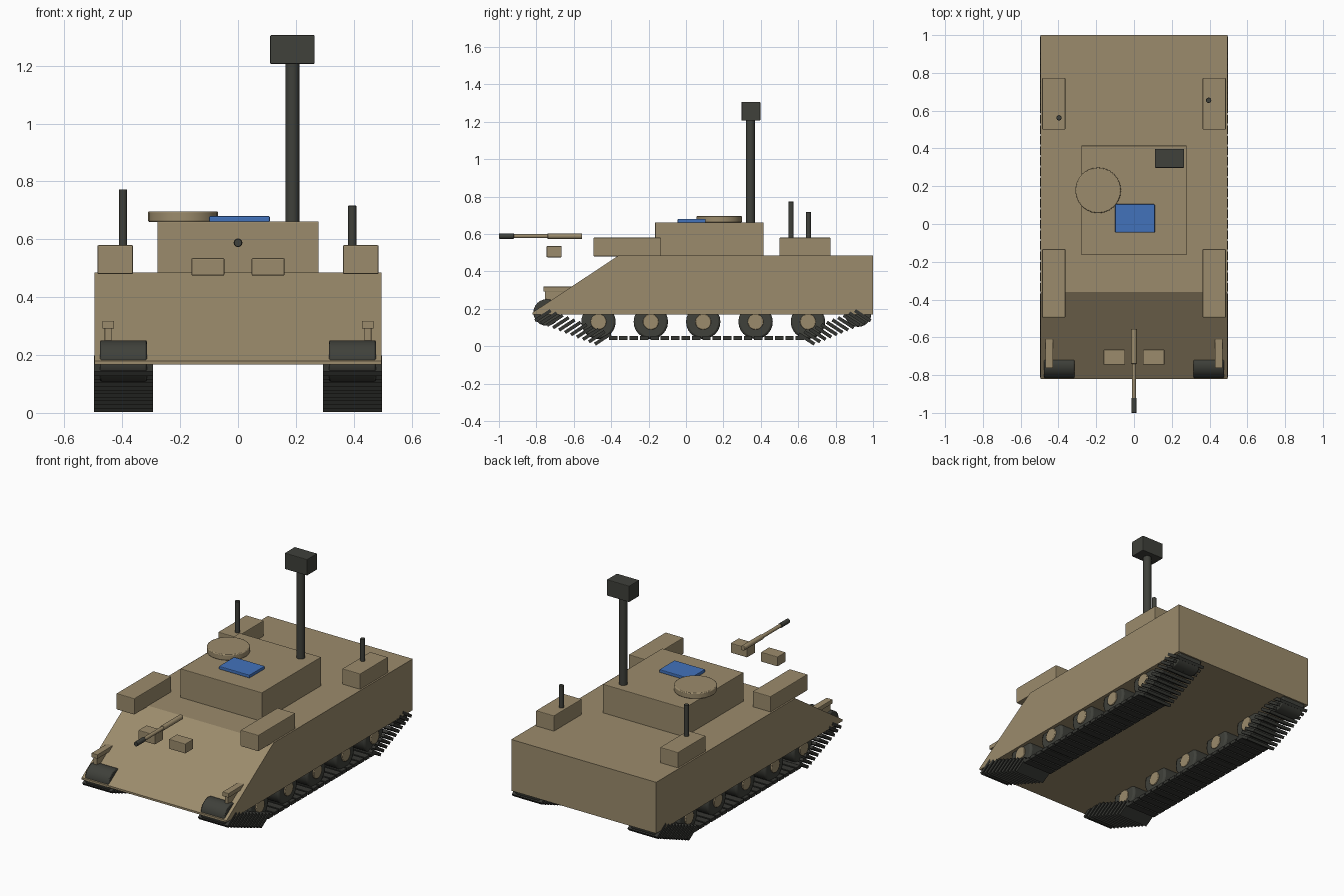
import bpy, bmesh, math
from mathutils import Matrix, Vector

old = bpy.data.objects.get("Cube")
if old:
    bpy.data.objects.remove(old, do_unlink=True)


def material(name, rgb):
    m = bpy.data.materials.new(name)
    m.use_nodes = True
    m.diffuse_color = (*rgb, 1)
    m.node_tree.nodes["Principled BSDF"].inputs["Base Color"].default_value = (*rgb, 1)
    return m


TAN = material("sand paint", (0.33, 0.26, 0.15))
DARK = material("dark metal", (0.05, 0.052, 0.043))
RUBBER = material("track rubber", (0.036, 0.037, 0.032))
BLUE = material("blue panel", (0.055, 0.17, 0.5))


def finish(name, bm, mat, bevel=0.0, smooth=False):
    bmesh.ops.recalc_face_normals(bm, faces=bm.faces)
    me = bpy.data.meshes.new(name)
    bm.to_mesh(me)
    bm.free()
    me.materials.append(mat)
    ob = bpy.data.objects.new(name, me)
    bpy.context.collection.objects.link(ob)
    if bevel:
        mod = ob.modifiers.new("soft edges", "BEVEL")
        mod.width = bevel
        mod.segments = 2
        mod.limit_method = "ANGLE"
        mod.angle_limit = math.radians(40)
    if smooth:
        bpy.ops.object.select_all(action="DESELECT")
        ob.select_set(True)
        bpy.context.view_layer.objects.active = ob
        bpy.ops.object.shade_smooth_by_angle(angle=math.radians(35))
    return ob


def add_box(bm, center, size, tilt=0.0):
    mat = Matrix.Translation(center) @ Matrix.Rotation(tilt, 4, "X") @ Matrix.Diagonal((*size, 1))
    bmesh.ops.create_cube(bm, size=1, matrix=mat)


def box(name, x, y, z, mat, bevel=0.004):
    """Box from its three (low, high) ranges."""
    lo, hi = Vector((x[0], y[0], z[0])), Vector((x[1], y[1], z[1]))
    bm = bmesh.new()
    add_box(bm, (lo + hi) / 2, hi - lo)
    return finish(name, bm, mat, bevel)


def rod(name, start, end, radius, mat, bevel=0.0, sides=20):
    """Cylinder between two points."""
    a, b = Vector(start), Vector(end)
    turn = (b - a).to_track_quat("Z", "Y").to_matrix().to_4x4()
    bm = bmesh.new()
    bmesh.ops.create_cone(bm, cap_ends=True, segments=sides, radius1=radius, radius2=radius,
                          depth=(b - a).length, matrix=Matrix.Translation((a + b) / 2) @ turn)
    return finish(name, bm, mat, bevel, True)


# Hull with sloped front plate
bm = bmesh.new()
profile = [(-0.82, 0.168), (1, 0.168), (1, 0.485), (-0.36, 0.485), (-0.82, 0.18)]
face = bm.faces.new([bm.verts.new((-0.496, y, z)) for y, z in profile])
side = bmesh.ops.extrude_face_region(bm, geom=[face])["geom"]
bmesh.ops.translate(bm, vec=(0.992, 0, 0), verts=[v for v in side if isinstance(v, bmesh.types.BMVert)])
finish("hull", bm, TAN)

# Turret, hatch, panel and sensor mast
box("turret", (-0.279, 0.279), (-0.165, 0.415), (0.48, 0.662), TAN, 0.003)
rod("hatch", (-0.19, 0.178, 0.66), (-0.19, 0.178, 0.697), 0.121, TAN, 0.005, 24)
box("roof_panel", (-0.1, 0.11), (-0.045, 0.105), (0.66, 0.68), BLUE)
rod("mast", (0.188, 0.345, 0.655), (0.188, 0.345, 1.22), 0.024, DARK)
box("mast_head", (0.111, 0.265), (0.297, 0.397), (1.206, 1.306), DARK)

# Gun and front blocks
rod("gun_sleeve", (0, -0.74, 0.588), (0, -0.555, 0.588), 0.015, TAN, 0.003)
rod("gun_barrel", (0, -0.93, 0.588), (0, -0.72, 0.588), 0.011, TAN)
rod("gun_muzzle", (0, -1, 0.588), (0, -0.92, 0.588), 0.014, DARK, 0.002)

# Antennas
rod("right_antenna", (-0.397, 0.562, 0.57), (-0.397, 0.562, 0.773), 0.014, DARK, 0.002)
rod("left_antenna", (0.395, 0.655, 0.57), (0.395, 0.655, 0.717), 0.014, DARK, 0.002)


def both(s, a, b):
    return tuple(sorted((s * a, s * b)))


for s, tag in ((-1, "right"), (1, "left")):
    # Stowage boxes, blocks and front lamps
    box(tag + "_front_bin", both(s, 0.363, 0.486), (-0.495, -0.133), (0.48, 0.58), TAN)
    box(tag + "_rear_bin", both(s, 0.363, 0.486), (0.5, 0.773), (0.48, 0.58), TAN)
    box(tag + "_front_block", both(s, 0.047, 0.161), (-0.745, -0.665), (0.475, 0.535), TAN)
    box(tag + "_lamp_post", both(s, 0.437, 0.461), (-0.755, -0.63), (0.2, 0.295), TAN, 0.002)
    box(tag + "_lamp", both(s, 0.428, 0.469), (-0.763, -0.6), (0.291, 0.318), TAN, 0.003)

    # Drive and idler wheels
    for part, y, z in (("drive_wheel", -0.745, 0.18), ("idler_wheel", 0.92, 0.174)):
        rod(f"{tag}_{part}", (s * 0.315, y, z), (s * 0.477, y, z), 0.071, DARK, 0.006, 24)

    # Road wheels with hubs
    for i in range(5):
        y = -0.468 + i * 0.28
        rod(f"{tag}_road_wheel_{i + 1}", (s * 0.315, y, 0.13), (s * 0.475, y, 0.13), 0.092, DARK, 0.012, 24)
        rod(f"{tag}_wheel_hub_{i + 1}", (s * 0.31, y, 0.13), (s * 0.483, y, 0.13), 0.042, TAN, 0.003)

    # Track: flat run of pads, then tilted pads climbing at each end
    bm = bmesh.new()
    x = s * 0.396
    for i in range(19):
        add_box(bm, (x, -0.39 + i * 0.0555, 0.044), (0.204, 0.045, 0.02))
    for i in range(11):
        t = i / 10
        z = 0.038 + 0.125 * t
        add_box(bm, (x, -0.445 - 0.32 * t, z), (0.204, 0.1, 0.018), math.radians(33))
        add_box(bm, (x, 0.645 + 0.3 * t, z), (0.204, 0.1, 0.018), math.radians(-33))
    finish(tag + "_track", bm, RUBBER)
